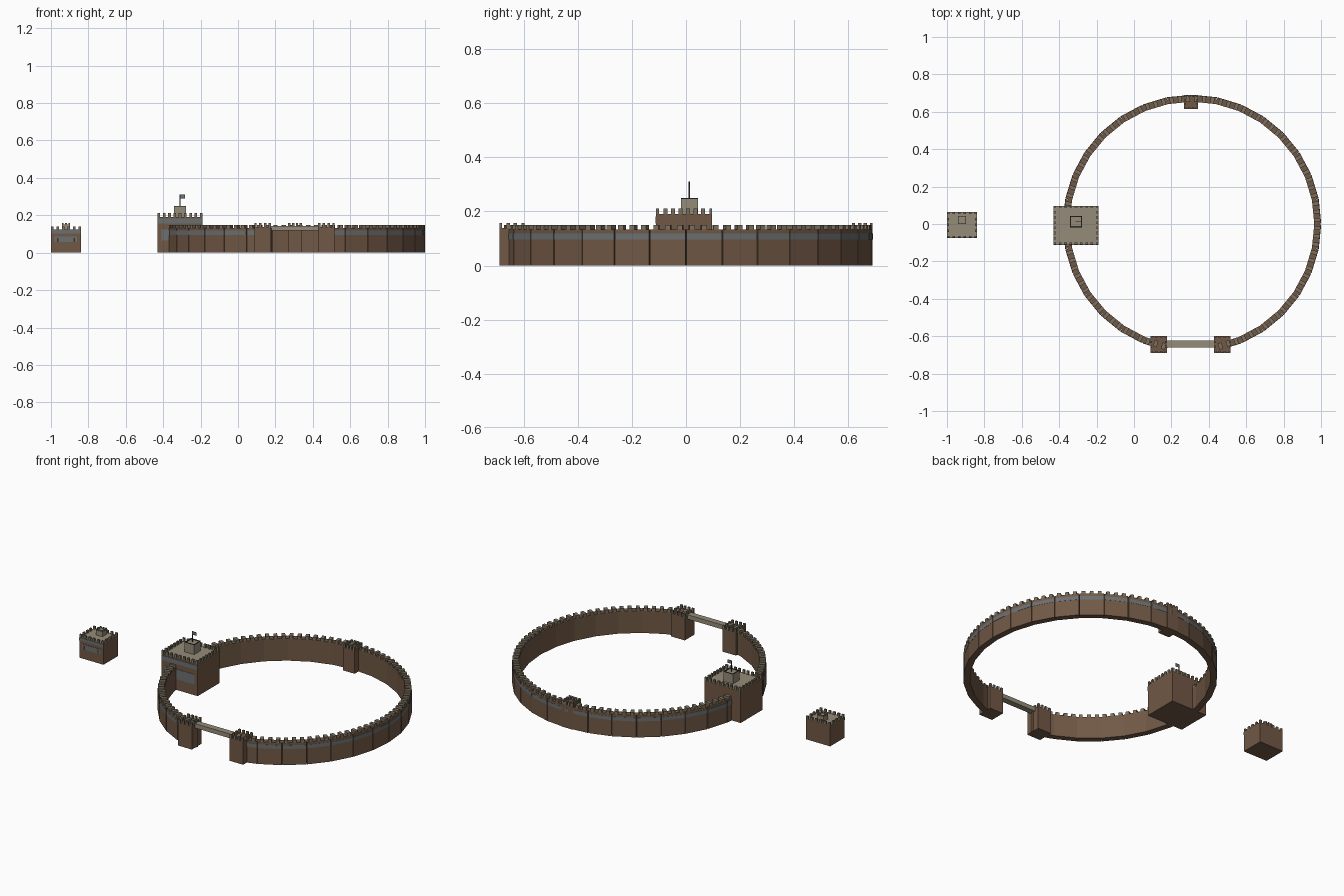
import bpy, bmesh, math
from mathutils import Matrix, Vector

if "Cube" in bpy.data.objects:
    bpy.data.objects.remove(bpy.data.objects["Cube"])


def material(name, r, g, b):
    m = bpy.data.materials.new(name)
    m.diffuse_color = (r, g, b, 1)
    m.use_nodes = True
    m.node_tree.nodes["Principled BSDF"].inputs["Base Color"].default_value = m.diffuse_color
    return m


BROWN = material("brown_brick", 0.165, 0.098, 0.060)
TAN = material("tan_stone", 0.30, 0.265, 0.19)
SLATE = material("slate_grey", 0.15, 0.16, 0.165)
DARK = material("dark_trim", 0.035, 0.030, 0.024)
MERLON = material("merlon_stone", 0.20, 0.165, 0.115)


def box(x0, x1, y0, y1, z0, z1, rot=None):
    return (x0, x1, y0, y1, z0, z1, rot or Matrix())


def build(name, boxes, mat, top_mat=None):
    """One object made of boxes; upward faces may take a second colour."""
    bm = bmesh.new()
    for x0, x1, y0, y1, z0, z1, rot in boxes:
        centre = Vector(((x0 + x1) / 2, (y0 + y1) / 2, (z0 + z1) / 2))
        mtx = rot @ Matrix.Translation(centre) @ Matrix.Diagonal((x1 - x0, y1 - y0, z1 - z0, 1))
        bmesh.ops.create_cube(bm, size=1, matrix=mtx)
    bm.normal_update()
    me = bpy.data.meshes.new(name)
    me.materials.append(mat)
    if top_mat:
        me.materials.append(top_mat)
        for f in bm.faces:
            f.material_index = 1 if f.normal.z > 0.9 else 0
    bm.to_mesh(me)
    bm.free()
    ob = bpy.data.objects.new(name, me)
    bpy.context.collection.objects.link(ob)
    return ob


def battlement(x0, x1, y0, y1, z, h, nx, ny, w, d):
    """Merlons round the edge of a rectangular roof."""
    out = []
    for i in range(nx):
        x = x0 + w / 2 + (x1 - x0 - w) * i / (nx - 1)
        out.append(box(x - w / 2, x + w / 2, y0, y0 + d, z, z + h))
        out.append(box(x - w / 2, x + w / 2, y1 - d, y1, z, z + h))
    for j in range(1, ny - 1):
        y = y0 + w / 2 + (y1 - y0 - w) * j / (ny - 1)
        out.append(box(x0, x0 + d, y - w / 2, y + w / 2, z, z + h))
        out.append(box(x1 - d, x1, y - w / 2, y + w / 2, z, z + h))
    return out


# Ring wall: 32 straight sections, open at the front gate
N, R, CX, THICK, WALL_H = 32, 0.69, 0.31, 0.036, 0.133
STEP = 2 * math.pi / N
OUT = R * math.cos(STEP / 2)
HALF = (OUT - THICK / 2) * math.tan(STEP / 2)
walls, bands, wall_merlons = [], [], []
for k in range(N):
    if k in (23, 24):
        continue
    rot = Matrix.Translation((CX, 0, 0)) @ Matrix.Rotation((k + 0.5) * STEP, 4, 'Z')
    walls.append(box(OUT - THICK, OUT, -HALF, HALF, 0, WALL_H, rot))
    bands.append(box(OUT - 0.001, OUT + 0.001, -HALF, HALF, 0.096, 0.118, rot))
    for t in (-2 / 3, 0, 2 / 3):
        c = t * HALF
        wall_merlons.append(box(OUT - THICK, OUT, c - 0.010, c + 0.010, WALL_H, 0.149, rot))
build("ring_wall", walls, BROWN)
build("ring_wall_band", bands, SLATE)
build("ring_wall_merlons", wall_merlons, MERLON)

# Small towers: two at the gate, one at the back
towers = [(0.087, 0.177, -0.69, -0.598), (0.427, 0.517, -0.69, -0.598),
          (0.267, 0.343, 0.614, 0.69)]
build("wall_towers", [box(*t, 0, 0.138) for t in towers], BROWN)
build("wall_tower_merlons",
      [b for t in towers for b in battlement(*t, 0.138, 0.020, 4, 4, 0.013, 0.010)], MERLON)

# Gate lintel
build("gate_lintel", [box(0.177, 0.427, -0.660, -0.624, 0.118, 0.144)], TAN)

# Keep astride the left side of the ring
KX0, KX1, KY0, KY1 = -0.43, -0.19, -0.11, 0.097
build("keep", [box(KX0, KX1, KY0, KY1, 0, 0.19)], BROWN, TAN)
build("keep_merlons", battlement(KX0, KX1, KY0, KY1, 0.19, 0.021, 9, 8, 0.014, 0.010), MERLON)
build("keep_front_band", [box(KX0, KX1, KY0 - 0.002, KY0, 0.155, 0.182)], SLATE)
build("keep_front_panel", [box(-0.41, -0.21, KY0 - 0.002, KY0, 0.065, 0.125)], SLATE)

# Keep turret with dark rim, flagpole and flag
TX0, TX1, TY0, TY1 = -0.342, -0.278, -0.018, 0.044
build("turret", [box(TX0, TX1, TY0, TY1, 0.19, 0.246)], TAN)
r = 0.006
build("turret_rim", [box(TX0, TX1, TY0, TY0 + r, 0.246, 0.249),
                     box(TX0, TX1, TY1 - r, TY1, 0.246, 0.249),
                     box(TX0, TX0 + r, TY0 + r, TY1 - r, 0.246, 0.249),
                     box(TX1 - r, TX1, TY0 + r, TY1 - r, 0.246, 0.249)], DARK)
build("flagpole", [box(-0.312, -0.308, 0.010, 0.014, 0.246, 0.31)], DARK)
build("flag", [box(-0.308, -0.284, 0.011, 0.013, 0.290, 0.31)], SLATE)

# Separate outwork on the left
BX0, BX1, BY0, BY1 = -1.0, -0.84, -0.073, 0.064
build("outwork", [box(BX0, BX1, BY0, BY1, 0, 0.124)], BROWN, TAN)
build("outwork_merlons", battlement(BX0, BX1, BY0, BY1, 0.124, 0.016, 6, 5, 0.014, 0.010), MERLON)
build("outwork_front_band", [box(BX0, BX1, BY0 - 0.002, BY0, 0.104, 0.122)], SLATE)
build("outwork_front_panel", [box(-0.98, -0.86, BY0 - 0.002, BY0, 0.058, 0.088)], SLATE)
build("outwork_slits", [box(x - 0.004, x + 0.004, BY0 - 0.003, BY0, 0.058, 0.078)
                        for x in (-0.965, -0.875)], DARK)

# Roof hatch on the outwork
build("outwork_hatch", [box(-0.942, -0.898, 0.0, 0.044, 0.124, 0.152)], TAN)
build("outwork_hatch_merlons",
      battlement(-0.942, -0.898, 0.0, 0.044, 0.152, 0.008, 3, 3, 0.009, 0.007), MERLON)
